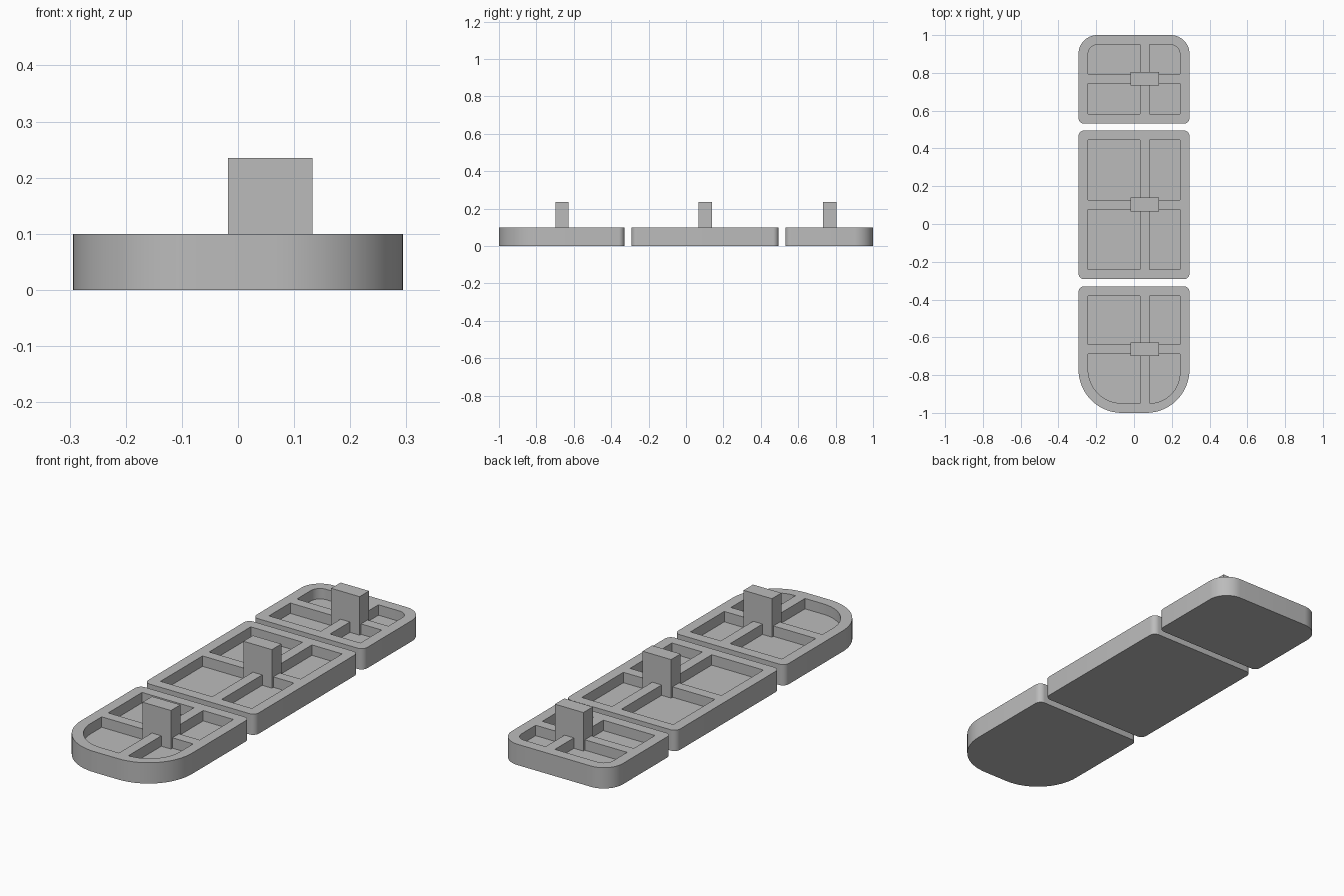
import bpy
import bmesh
from math import cos, sin, pi, radians

cube = bpy.data.objects.get("Cube")
if cube:
    bpy.data.objects.remove(cube, do_unlink=True)

grey = bpy.data.materials.new("plain grey")
grey.use_nodes = True
grey.diffuse_color = (0.5, 0.5, 0.5, 1)
grey.node_tree.nodes["Principled BSDF"].inputs["Base Color"].default_value = (0.5, 0.5, 0.5, 1)

HALF_WIDTH = 0.294
WALL = 0.051
RIB = 0.05
HEIGHT = 0.1
FLOOR = 0.05
PEG_TOP = 0.235
RIB_X = 0.057


def rounded_outline(x0, x1, y0, y1, radii):
    """Outline from front left round to back left, one radius per corner."""
    corners = [(x0, y0, 1, 1), (x1, y0, -1, 1), (x1, y1, -1, -1), (x0, y1, 1, -1)]
    points = []
    for i, ((x, y, sx, sy), r) in enumerate(zip(corners, radii)):
        if r == 0:
            points.append((x, y))
            continue
        steps = 16 if r > 0.04 else 8
        for k in range(steps + 1):
            a = pi + (i + k / steps) * pi / 2
            points.append((x + sx * r + r * cos(a), y + sy * r + r * sin(a)))
    return points


def prisms(name, outlines, z0, z1):
    """One object holding an upright prism for each outline."""
    bm = bmesh.new()
    for outline in outlines:
        low = [bm.verts.new((x, y, z0)) for x, y in outline]
        high = [bm.verts.new((x, y, z1)) for x, y in outline]
        bm.faces.new(low[::-1])
        bm.faces.new(high)
        n = len(outline)
        for i in range(n):
            j = (i + 1) % n
            bm.faces.new((low[i], low[j], high[j], high[i]))
    mesh = bpy.data.meshes.new(name)
    bm.to_mesh(mesh)
    bm.free()
    mesh.materials.append(grey)
    obj = bpy.data.objects.new(name, mesh)
    bpy.context.collection.objects.link(obj)
    return obj


def tray(name, y0, y1, rib_y, front_r, back_r):
    """Shallow tray with four pockets, crossed ribs and a peg."""
    body = prisms(name, [rounded_outline(-HALF_WIDTH, HALF_WIDTH, y0, y1,
                                         (front_r, front_r, back_r, back_r))], 0, HEIGHT)

    # Pockets either side of the ribs, rounded only under large outer corners
    f, b = max(front_r - WALL, 0), max(back_r - WALL, 0)
    inner = HALF_WIDTH - WALL
    xl, xr = RIB_X - RIB / 2, RIB_X + RIB / 2
    yf, yb = rib_y - RIB / 2, rib_y + RIB / 2
    pockets = [
        rounded_outline(-inner, xl, y0 + WALL, yf, (f, 0, 0, 0)),
        rounded_outline(xr, inner, y0 + WALL, yf, (0, min(f, inner - xr), 0, 0)),
        rounded_outline(xr, inner, yb, y1 - WALL, (0, 0, b, 0)),
        rounded_outline(-inner, xl, yb, y1 - WALL, (0, 0, 0, b)),
    ]
    # Drop doubled points where a radius fills a whole side
    cutter = prisms(name + "_pocket_cutter", pockets, FLOOR, HEIGHT + 0.05)
    cutter.hide_render = True
    bpy.ops.object.select_all(action="DESELECT")
    bpy.context.view_layer.objects.active = body
    body.select_set(True)
    cut = body.modifiers.new("pockets", "BOOLEAN")
    cut.operation = "DIFFERENCE"
    cut.solver = "EXACT"
    cut.object = cutter
    bpy.ops.object.modifier_apply(modifier=cut.name)
    bpy.data.objects.remove(cutter, do_unlink=True)
    bpy.ops.object.shade_smooth_by_angle(angle=radians(30))

    # Peg standing over the rib crossing
    prisms(name + "_peg", [rounded_outline(RIB_X - 0.075, RIB_X + 0.076, rib_y - 0.036,
                                           rib_y + 0.036, (0, 0, 0, 0))], FLOOR, PEG_TOP)


tray("front_tray", -1.0, -0.33, -0.663, 0.23, 0.03)
tray("middle_tray", -0.292, 0.495, 0.103, 0.03, 0.03)
tray("back_tray", 0.531, 1.0, 0.769, 0.03, 0.1)
